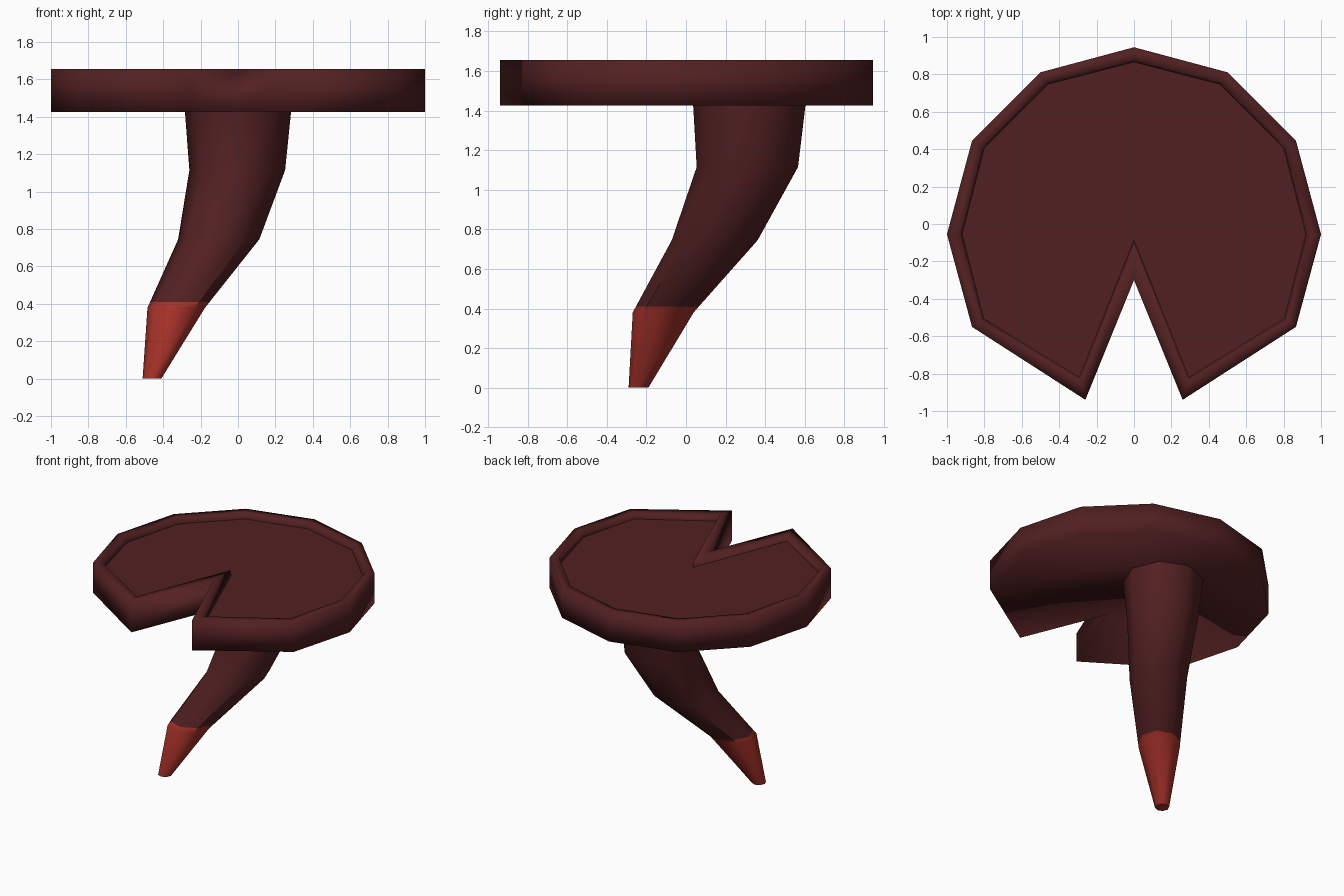
import bpy, bmesh, math

if "Cube" in bpy.data.objects:
    bpy.data.objects.remove(bpy.data.objects["Cube"])


def material(name, rgb):
    m = bpy.data.materials.new(name)
    m.diffuse_color = (*rgb, 1)
    m.use_nodes = True
    m.node_tree.nodes["Principled BSDF"].inputs["Base Color"].default_value = m.diffuse_color
    return m


dark = material("dark maroon", (0.085, 0.0145, 0.0155))
red = material("tip red", (0.38, 0.031, 0.022))


def loft(name, rings, mats):
    """Skin closed rings of equal length, listed bottom to top, with both ends capped."""
    bm = bmesh.new()
    loops = [[bm.verts.new(p) for p in ring] for ring in rings]
    n = len(loops[0])
    for a, b in zip(loops, loops[1:]):
        for i in range(n):
            j = (i + 1) % n
            bm.faces.new((a[i], a[j], b[j], b[i]))
    bm.faces.new(loops[0][::-1])
    bm.faces.new(loops[-1])
    bmesh.ops.recalc_face_normals(bm, faces=bm.faces[:])
    for f in bm.faces:
        f.smooth = True
    me = bpy.data.meshes.new(name)
    bm.to_mesh(me)
    bm.free()
    for m in mats:
        me.materials.append(m)
    ob = bpy.data.objects.new(name, me)
    bpy.context.collection.objects.link(ob)
    return ob


def outline(half, z):
    """Mirror a half outline (first and last points on x = 0) into a closed ring."""
    left = [(-x, y) for x, y in half]
    right = half[-2:0:-1]
    return [(x, y, z) for x, y in left + right]


# Notched disc: twelve-sided, with a raised rim around a slightly sunken floor
outer = [(0, .945), (.5, .811), (.866, .445), (1, -.055), (.866, -.55), (.26, -.94), (0, -.30)]
inner = [(0, .872), (.465, .752), (.805, .41), (.925, -.055), (.81, -.51), (.29, -.83), (0, -.095)]
floor = [(0, .866), (.461, .747), (.80, .407), (.919, -.055), (.804, -.506), (.293, -.82), (0, -.085)]
disc = loft("notched_disc", [outline(outer, 1.425), outline(outer, 1.655),
                             outline(inner, 1.655), outline(floor, 1.61)], [dark])
for p in disc.data.polygons:      # the floor alone is shaded flat
    if len(p.vertices) > 4 and p.center.z > 1.5:
        p.use_smooth = False


def stem_ring(x, y, z, r, stretch):
    """Octagon stretched along the bend direction (the x = y diagonal)."""
    pts = []
    for k in range(8):
        u = r * (1 + stretch) * math.cos(k * math.pi / 4)
        v = r * (1 - stretch) * math.sin(k * math.pi / 4)
        c = math.sqrt(.5)
        pts.append((x + c * (u - v), y + c * (u + v), z))
    return pts


# Bent tapering stem: centre x, centre y, z, radius, stretch
path = [(-.46, -.24, 0, .05, 0), (-.33, -.115, .38, .154, .06), (-.311, -.094, .41, .159, .06),
        (-.103, .145, .745, .217, .06), (-.004, .31, 1.115, .256, .02), (0, .32, 1.43, .284, 0)]
stem = loft("bent_stem", [stem_ring(*p) for p in path], [dark, red])

# Red tip below the colour line
for p in stem.data.polygons:
    p.material_index = 1 if p.center.z < .40 else 0

# Crisp edge around the flat tip
bpy.context.view_layer.objects.active = stem
stem.select_set(True)
bpy.ops.object.shade_smooth_by_angle(angle=math.radians(50))
